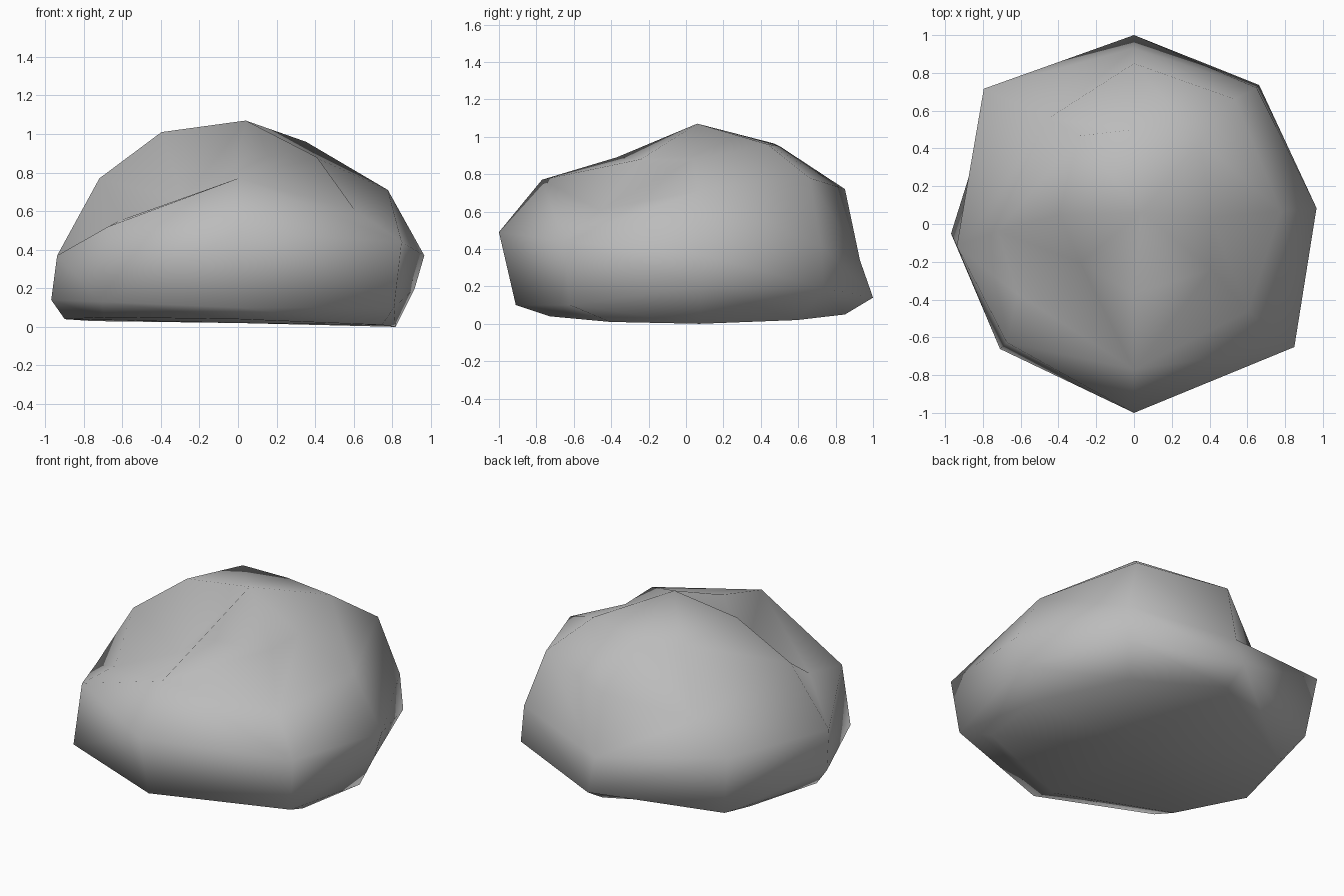
import bpy
import bmesh
from math import cos, sin, radians

# Remove the default cube only
default_cube = bpy.data.objects.get("Cube")
if default_cube:
    bpy.data.objects.remove(default_cube, do_unlink=True)

# Each profile runs down one side of the boulder: heading, then (radius, height)
PROFILES = [
    (5, [(.41, .875), (.78, .71), (.97, .37), (.92, .2), (.82, 0)]),
    (48, [(.56, .96), (.85, .78), (.97, .42), (.99, .19), (.8, .02)]),
    (90, [(.5, .95), (.85, .72), (.93, .34), (1, .14), (.85, .05)]),
    (138, [(.55, .965), (.72, .56), (1.07, .465), (1, .08), (.86, .03)]),
    (183, [(.4, 1.01), (.72, .77), (.945, .37), (.97, .14), (.9, .04)]),
    (223, [(.35, .66), (.72, .55), (.92, .52), (.97, .13), (.84, .05)]),
    (270, [(.37, .89), (.77, .77), (1, .49), (.91, .1), (.73, .04)]),
    (322.5, [(.475, .88), (.76, .61), (1.07, .44), (1.02, .1), (.85, .01)]),
]

# Small turns, in degrees, that keep the outline irregular: (profile, row)
TURNS = {(1, 0): 3, (1, 1): 3, (3, 0): -16, (3, 1): -9, (3, 4): 13,
         (4, 0): -10, (4, 2): 4, (5, 0): -7, (5, 1): -12, (5, 4): -9,
         (7, 0): 7, (7, 4): 9}

# Diagonal ridges across the skin, as pairs of (profile, row)
RIDGES = [
    ((5, 2), (6, 1)), ((5, 3), (6, 2)),                    # front lip
    ((7, 0), (6, 1)), ((0, 0), (7, 1)),                    # front shoulder
    ((0, 1), (7, 2)), ((1, 0), (0, 1)),                    # left flank
    ((3, 1), (2, 2)), ((3, 2), (2, 3)),                    # back dent
    ((4, 1), (5, 0)), ((4, 2), (5, 1)), ((3, 3), (4, 2)),  # right flank
]


def make_material(name, colour):
    material = bpy.data.materials.new(name)
    material.use_nodes = True
    material.diffuse_color = colour
    shader = next(n for n in material.node_tree.nodes if n.type == 'BSDF_PRINCIPLED')
    shader.inputs["Base Color"].default_value = colour
    shader.inputs["Roughness"].default_value = 0.9
    return material


def build_boulder():
    bm = bmesh.new()
    columns = []
    for side, (heading, profile) in enumerate(PROFILES):
        column = []
        for row, (radius, height) in enumerate(profile):
            angle = radians(heading + TURNS.get((side, row), 0))
            column.append(bm.verts.new((radius * cos(angle), radius * sin(angle), height)))
        columns.append(column)

    # Skin neighbouring profiles, then close the peak and the underside
    peak = bm.verts.new((.04, .06, 1.07))
    base = bm.verts.new((0, 0, .02))
    for side, column in enumerate(columns):
        following = columns[(side + 1) % len(columns)]
        bm.faces.new((peak, column[0], following[0]))
        bm.faces.new((base, following[-1], column[-1]))
        for row in range(len(column) - 1):
            bm.faces.new((column[row], column[row + 1], following[row + 1], following[row]))

    # Crease the skin along the ridges
    for ridge in RIDGES:
        ends = [columns[side][row] for side, row in ridge]
        bmesh.ops.connect_vert_pair(bm, verts=ends)
    bmesh.ops.recalc_face_normals(bm, faces=bm.faces[:])
    for face in bm.faces:
        face.smooth = True

    mesh = bpy.data.meshes.new("boulder")
    bm.to_mesh(mesh)
    bm.free()
    boulder = bpy.data.objects.new("boulder", mesh)
    bpy.context.collection.objects.link(boulder)
    return boulder


boulder = build_boulder()
boulder.data.materials.append(make_material("stone grey", (.5, .5, .5, 1)))
